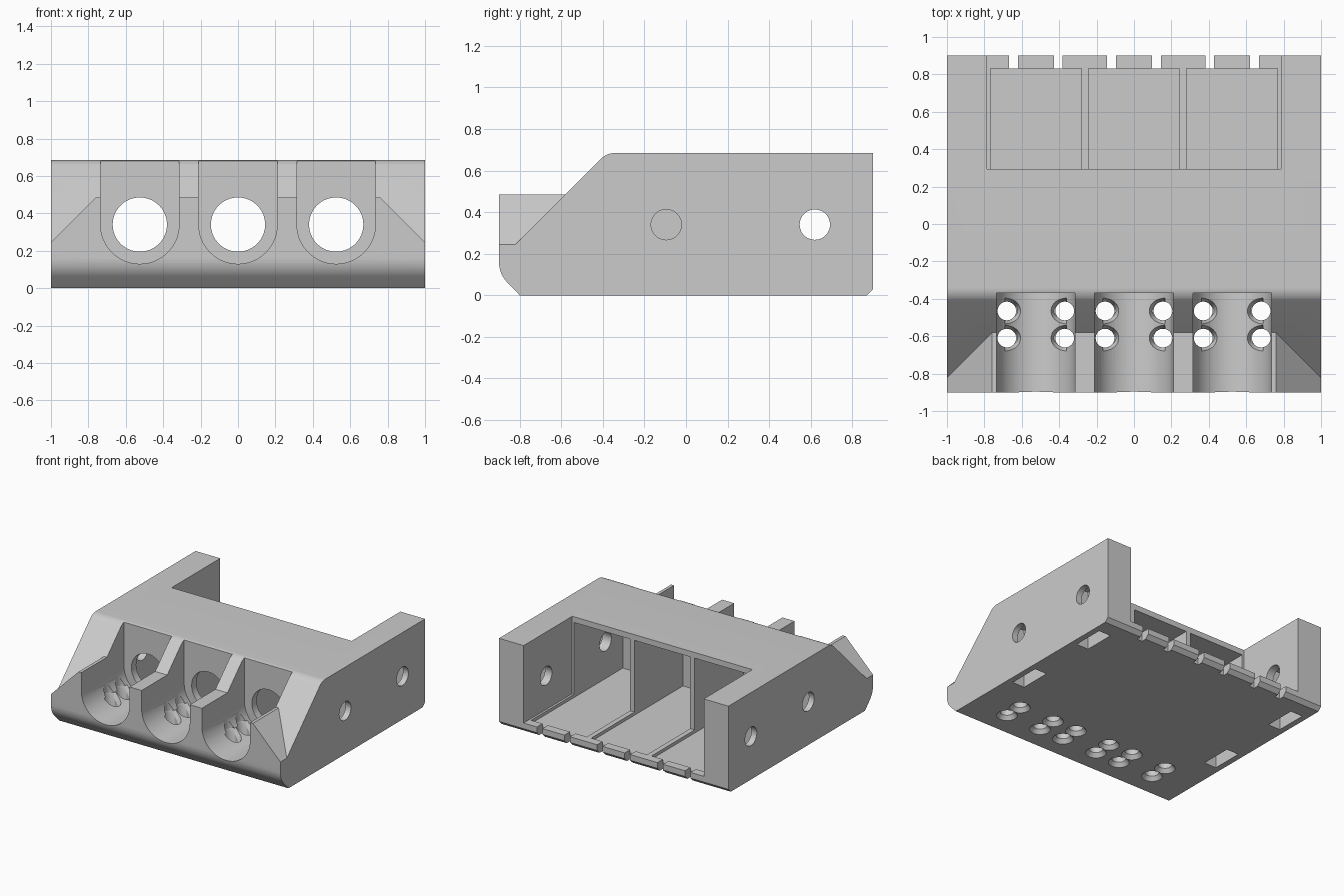
import bpy, bmesh, math
from mathutils import Matrix, Vector

if "Cube" in bpy.data.objects:
    bpy.data.objects.remove(bpy.data.objects["Cube"])

grey = bpy.data.materials.new("light_grey")
grey.diffuse_color = (0.6, 0.6, 0.6, 1)
grey.use_nodes = True
grey.node_tree.nodes["Principled BSDF"].inputs["Base Color"].default_value = grey.diffuse_color


def make(name, bm):
    bmesh.ops.recalc_face_normals(bm, faces=bm.faces[:])
    me = bpy.data.meshes.new(name)
    bm.to_mesh(me)
    bm.free()
    ob = bpy.data.objects.new(name, me)
    bpy.context.collection.objects.link(ob)
    me.materials.append(grey)
    return ob


def prism(name, pts, to3d, direction):
    """Extrude a 2D outline along a direction."""
    bm = bmesh.new()
    face = bm.faces.new([bm.verts.new(to3d(a, b)) for a, b in pts])
    new = bmesh.ops.extrude_face_region(bm, geom=[face])["geom"]
    bmesh.ops.translate(bm, vec=direction, verts=[v for v in new if isinstance(v, bmesh.types.BMVert)])
    return make(name, bm)


def box(name, x0, x1, y0, y1, z0, z1):
    return prism(name, [(x0, y0), (x1, y0), (x1, y1), (x0, y1)],
                 lambda a, b: (a, b, z0), (0, 0, z1 - z0))


def cone(name, p0, p1, r0, r1, seg=48):
    p0, p1 = Vector(p0), Vector(p1)
    d = p1 - p0
    bm = bmesh.new()
    mat = Matrix.Translation((p0 + p1) / 2) @ d.to_track_quat('Z', 'Y').to_matrix().to_4x4()
    bmesh.ops.create_cone(bm, cap_ends=True, segments=seg, radius1=r0, radius2=r1,
                          depth=d.length, matrix=mat)
    return make(name, bm)


def arc(cx, cy, r, a0, a1, n):
    return [(cx + r * math.cos(math.radians(a0 + (a1 - a0) * i / n)),
             cy + r * math.sin(math.radians(a0 + (a1 - a0) * i / n))) for i in range(n + 1)]


def combine(tool, op='DIFFERENCE'):
    tool.hide_render = True
    mod = housing.modifiers.new("bool", 'BOOLEAN')
    mod.operation, mod.solver, mod.object = op, 'EXACT', tool
    bpy.context.view_layer.objects.active = housing
    bpy.ops.object.modifier_apply(modifier=mod.name)
    bpy.data.objects.remove(tool, do_unlink=True)


# Main housing: side profile with sloped, rounded front
profile = [(-0.8, 0)] + arc(-0.76, 0.16, 0.14, 225, 180, 8) + [(-0.9, 0.245), (-0.821, 0.245)]
profile += arc(-0.34, 0.585, 0.1, 135, 90, 8) + [(0.9, 0.685), (0.9, 0.03), (0.87, 0)]
housing = prism("housing", profile, lambda y, z: (-1, y, z), (2, 0, 0))

# Raised front block with chamfered ends
nose = [(-1, 0.245), (-0.76, 0.485), (0.76, 0.485), (1, 0.245), (0.9, 0.2), (-0.9, 0.2)]
combine(prism("nose", nose, lambda x, z: (x, -0.9, z), (0, 0.4, 0)), 'UNION')

# Open rear bay
combine(box("rear_bay", -0.785, 0.785, 0.295, 1.1, 0.075, 1))

for cx in (-0.525, 0, 0.525):
    # Rear compartment running under the roof
    combine(box("compartment", cx - 0.243, cx + 0.243, -0.31, 0.832, 0.05, 0.64))
    # U-shaped cable channel and its through hole
    u = [(cx - 0.21, 1)] + arc(cx, 0.34, 0.21, 180, 360, 32) + [(cx + 0.21, 1)]
    combine(prism("channel", u, lambda x, z: (x, -1.1, z), (0, 0.73, 0)))
    combine(cone("cable_hole", (cx, -0.5, 0.34), (cx, -0.2, 0.34), 0.145, 0.145, 64))
    for s in (-1, 1):
        # Tie holes, flared at both ends
        for y in (-0.465, -0.61):
            x = cx + s * 0.155
            combine(cone("tie_hole", (x, y, -0.1), (x, y, 0.35), 0.05, 0.05, 32))
            combine(cone("tie_flare", (x, y, -0.03), (x, y, 0.03), 0.1, 0.05, 32))
            xi = cx + s * 0.132
            combine(cone("tie_top_flare", (xi, y, 0.11), (xi, y, 0.21), 0.035, 0.077, 32))
        # Notches in the rear lip
        xn = cx + s * 0.12
        combine(box("notch", xn - 0.024, xn + 0.024, 0.832, 1.1, -0.2, 0.2))

# Side screw holes with nut slots open at the bottom
for s in (-1, 1):
    for y in (-0.095, 0.62):
        combine(cone("screw_hole", (s * 0.7, y, 0.34), (s * 1.1, y, 0.34), 0.073, 0.073))
        combine(box("nut_slot", s * 0.9 - 0.053, s * 0.9 + 0.053, y - 0.125, y + 0.125, -0.1, 0.47))

bpy.ops.object.select_all(action='DESELECT')
housing.select_set(True)
bpy.context.view_layer.objects.active = housing
bpy.ops.object.shade_smooth_by_angle(angle=math.radians(30))
